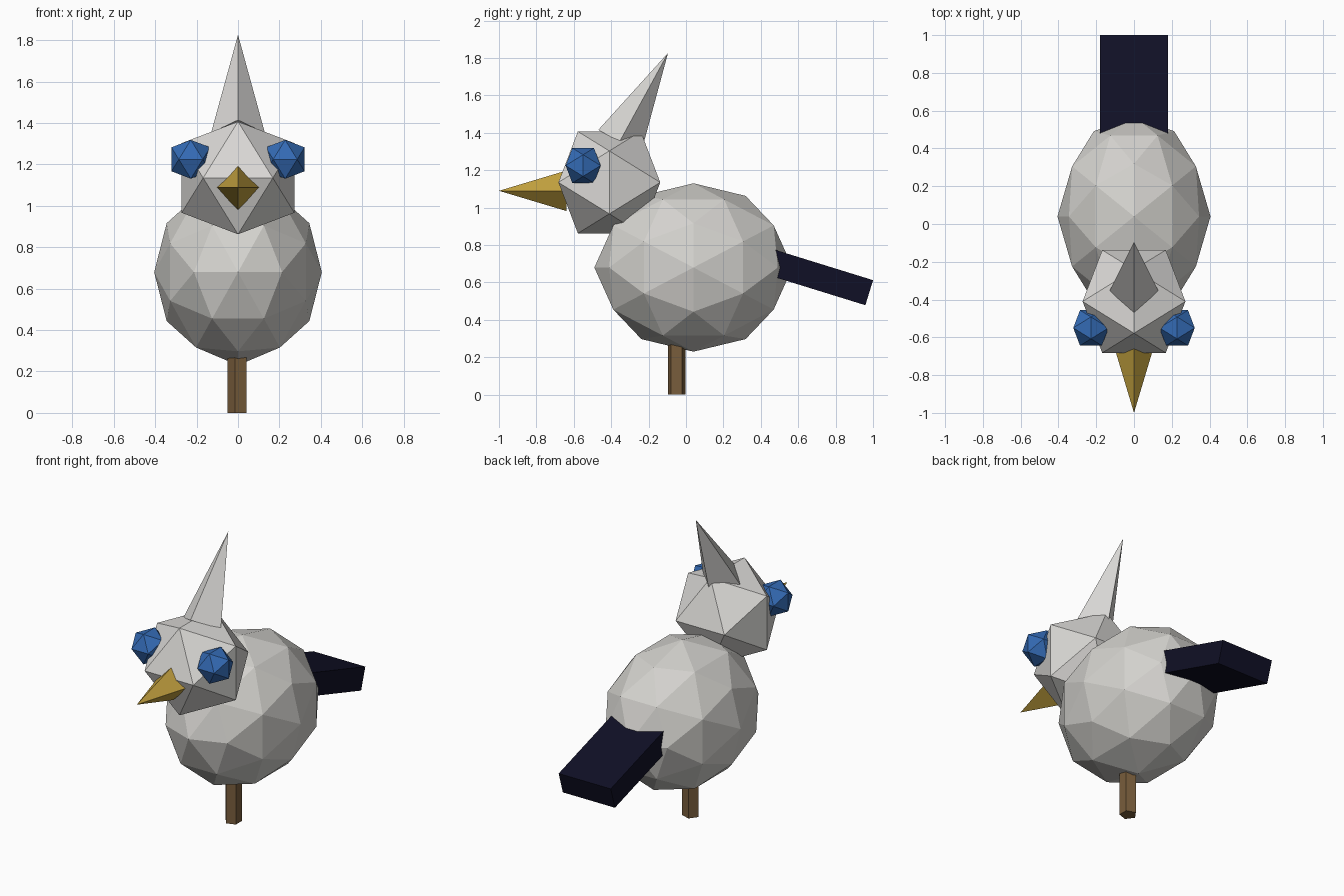
import bpy, bmesh, math
from mathutils import Matrix, Vector

if "Cube" in bpy.data.objects:
    bpy.data.objects.remove(bpy.data.objects["Cube"])


def material(name, rgb):
    m = bpy.data.materials.new(name)
    m.diffuse_color = (*rgb, 1)
    m.use_nodes = True
    m.node_tree.nodes["Principled BSDF"].inputs["Base Color"].default_value = m.diffuse_color
    return m


GREY = material("feather_grey", (0.66, 0.65, 0.62))
PALE = material("pale_grey", (0.70, 0.69, 0.67))
BLUE = material("eye_blue", (0.034, 0.145, 0.46))
GOLD = material("beak_gold", (0.55, 0.36, 0.05))
NAVY = material("tail_navy", (0.005, 0.005, 0.019))
BROWN = material("leg_brown", (0.19, 0.11, 0.045))


def finish(bm, name, mat, matrix):
    bm.transform(matrix)
    bmesh.ops.recalc_face_normals(bm, faces=bm.faces)
    me = bpy.data.meshes.new(name)
    bm.to_mesh(me)
    bm.free()
    me.materials.append(mat)
    bpy.context.collection.objects.link(bpy.data.objects.new(name, me))


def ball(name, mat, centre, scale, detail):
    # icosphere turned so that an edge midpoint lies on every axis
    bm = bmesh.new()
    bmesh.ops.create_icosphere(bm, subdivisions=detail, radius=1)
    turn = Matrix.Rotation(math.atan((1 + math.sqrt(5)) / 2), 4, 'Y')
    finish(bm, name, mat,
           Matrix.Translation(centre) @ Matrix.Diagonal((*scale, 1)) @ turn)


def spike(name, mat, base, sides, radius, height, tilt=0, pointed=True):
    # cone or prism rising from its base centre, tilted about x
    bm = bmesh.new()
    ring = [bm.verts.new((-radius * math.cos(math.tau * i / sides),
                          radius * math.sin(math.tau * i / sides), 0))
            for i in range(sides)]
    bottom = bm.faces.new(ring)
    if pointed:
        tip = bm.verts.new((0, 0, height))
        for i in range(sides):
            bm.faces.new((ring[i], ring[(i + 1) % sides], tip))
    else:
        top = [bm.verts.new(v.co + Vector((0, 0, height))) for v in ring]
        bm.faces.new(top)
        for i in range(sides):
            j = (i + 1) % sides
            bm.faces.new((ring[i], ring[j], top[j], top[i]))
    finish(bm, name, mat,
           Matrix.Translation(base) @ Matrix.Rotation(math.radians(tilt), 4, 'X'))


# body and head
ball("body", GREY, (0, 0.04, 0.68), (0.405, 0.53, 0.45), 2)
ball("head", PALE, (0, -0.41, 1.135), (0.32, 0.32, 0.32), 1)

# eyes
for side, label in ((-1, "right"), (1, "left")):
    ball(label + "_eye", BLUE, (side * 0.228, -0.55, 1.225), (0.11, 0.11, 0.11), 1)

# beak, crest and single leg
spike("beak", GOLD, (0, -0.64, 1.09), 4, 0.108, 0.36, tilt=90)
spike("crest", PALE, (0, -0.355, 1.353), 4, 0.13, 0.54, tilt=-28.65)
spike("leg", BROWN, (0, -0.05, 0), 5, 0.05, 0.32, pointed=False)

# tail
bm = bmesh.new()
bmesh.ops.create_cube(bm, size=1)
finish(bm, "tail", NAVY,
       Matrix.Translation((0, 0.693, 0.634))
       @ Matrix.Rotation(math.radians(-17.2), 4, 'X')
       @ Matrix.Diagonal((0.36, 0.6, 0.14, 1)))
